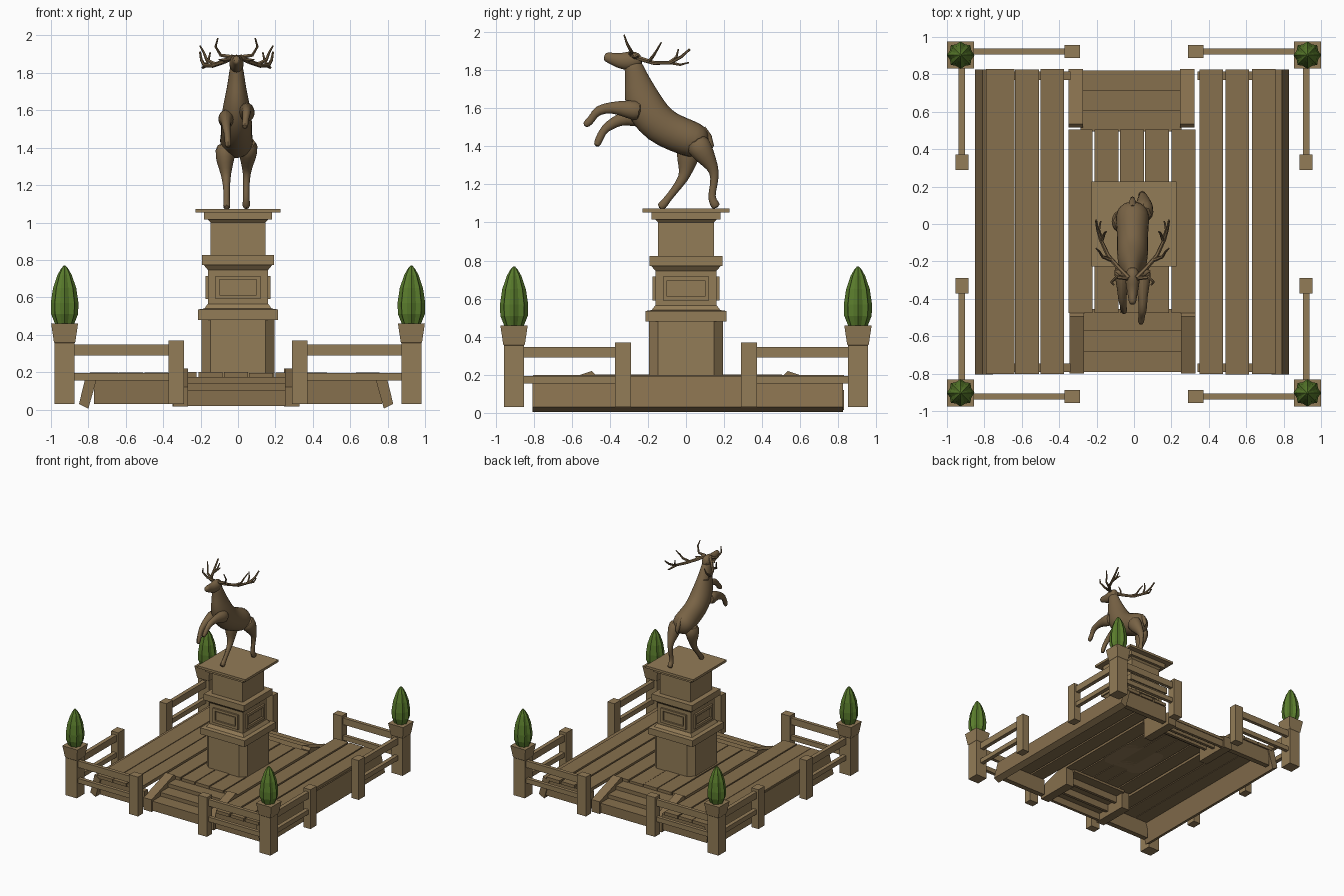
import bpy, bmesh, math, random
from mathutils import Vector

if "Cube" in bpy.data.objects:
    bpy.data.objects.remove(bpy.data.objects["Cube"])

random.seed(4)

def material(name, col):
    m = bpy.data.materials.new(name)
    m.diffuse_color = (*col, 1)
    m.use_nodes = True
    m.node_tree.nodes["Principled BSDF"].inputs["Base Color"].default_value = m.diffuse_color
    return m

WOOD = material("wood", (0.24, 0.16, 0.075))
STONE = material("stone", (0.29, 0.20, 0.095))
BRONZE = material("bronze", (0.19, 0.125, 0.06))
LEAF = material("leaf", (0.10, 0.20, 0.025))

def skin_rings(name, rings, mat, smooth=False, subdiv=0):
    """Join equal-length rings of points into a capped solid."""
    bm = bmesh.new()
    vs = [[bm.verts.new(p) for p in r] for r in rings]
    n = len(vs[0])
    for a, b in zip(vs, vs[1:]):
        for i in range(n):
            j = (i + 1) % n
            bm.faces.new((a[i], a[j], b[j], b[i]))
    bm.faces.new(vs[0][::-1])
    bm.faces.new(vs[-1])
    bmesh.ops.recalc_face_normals(bm, faces=bm.faces)
    me = bpy.data.meshes.new(name)
    bm.to_mesh(me)
    bm.free()
    me.materials.append(mat)
    ob = bpy.data.objects.new(name, me)
    bpy.context.collection.objects.link(ob)
    if subdiv:
        ob.modifiers.new("round", 'SUBSURF').levels = subdiv
        ob.modifiers["round"].render_levels = subdiv
    if smooth:
        bpy.ops.object.select_all(action='DESELECT')
        ob.select_set(True)
        bpy.context.view_layer.objects.active = ob
        bpy.ops.object.shade_smooth_by_angle(angle=math.radians(50))
    return ob

def box(name, x0, x1, y0, y1, z0, z1, mat=WOOD):
    return skin_rings(name, [[(x0, y0, z), (x1, y0, z), (x1, y1, z), (x0, y1, z)] for z in (z0, z1)], mat)

def stack(name, profile, mat, cx=0, cy=0, ch=0):
    """Square column from (z, half width) pairs, optionally with chamfered corners."""
    rings = []
    for z, h in profile:
        k = h - ch
        pts = [(h, k), (k, h), (-k, h), (-h, k), (-h, -k), (-k, -h), (k, -h), (h, -k)] if ch \
            else [(h, h), (-h, h), (-h, -h), (h, -h)]
        rings.append([(cx + x, cy + y, z) for x, y in pts])
    return skin_rings(name, rings, mat)

def loft(name, secs, mat=BRONZE, sides=8, subdiv=0):
    """Tube through (x, y, z, half width, half depth) sections."""
    c = [Vector(s[:3]) for s in secs]
    rings, u = [], None
    for i, s in enumerate(secs):
        t = (c[min(i + 1, len(c) - 1)] - c[max(i - 1, 0)]).normalized()
        if u is None:
            u = Vector((1, 0, 0)) if abs(t.x) < 0.8 else Vector((0, 1, 0))
        u = (u - t * u.dot(t)).normalized()
        v = t.cross(u)
        ang = [2 * math.pi * k / sides for k in range(sides)]
        rings.append([c[i] + u * s[3] * math.cos(a) + v * s[4] * math.sin(a) for a in ang])
    return skin_rings(name, rings, mat, True, subdiv)

# Deck planks
for k, x in enumerate((-0.79, -0.635, -0.50, 0.35, 0.49, 0.63)):
    w = 0.15 if k == 0 else 0.126
    j = random.uniform(-0.004, 0.004)
    box("side_plank", x, x + w, -0.80 + j, 0.83 + j, 0.17, 0.20 + j)
for x in (-0.35, -0.21, -0.075, 0.06, 0.20):
    j = random.uniform(-0.004, 0.004)
    box("centre_plank", x, x + 0.128, -0.475, 0.505, 0.17, 0.198 + j)

# Leaning side skirts and front/back frame boards
for s, o in ((-1, 0.02), (1, 0)):
    prof = [(0.83 + o, 0.03), (0.78 + o, 0.005), (0.735 + o, 0.165), (0.79 + o, 0.195)]
    skin_rings("side_skirt", [[(s * x, y, z) for x, z in prof] for y in (-0.805, 0.825)], WOOD)
    for y in (-0.79, 0.77):
        a, b = sorted((s * 0.34, s * 0.77))
        box("frame_board", a, b, y, y + 0.045, 0.03, 0.17)

# Steps at front and back, with sloped stringers
for s, outer, inner, xs in ((-1, 0.80, 0.475, -0.01), (1, 0.83, 0.515, -0.015)):
    d = (outer - inner) / 3
    for i in range(3):
        top = 0.105 + 0.035 * i
        f = outer - 0.01 - d * i
        a, b = sorted((s * f, s * (f - d - 0.01)))
        box("step_tread", xs - 0.27, xs + 0.27, a, b, top - 0.025, top)
        a, b = sorted((s * (f - 0.005), s * (f - 0.03)))
        box("step_riser", xs - 0.27, xs + 0.27, a, b, 0.02 + 0.035 * i, top - 0.01)
    prof = [(outer, 0.015), (outer, 0.12), (inner + 0.02, 0.22), (inner, 0.20), (inner, 0.015)]
    for x in (xs - 0.335, xs + 0.26):
        skin_rings("stringer", [[(x + w, s * y, z) for y, z in prof] for w in (0, 0.078)], WOOD)

# Corner planters, clipped bushes and fences
BUSH = [(0.455, 0.05), (0.51, 0.072), (0.57, 0.074), (0.65, 0.062), (0.72, 0.038), (0.755, 0.018), (0.77, 0.004)]
for sx in (-1, 1):
    for sy in (-1, 1):
        cx, cy = sx * 0.927, sy * 0.903
        stack("corner_post", [(0.03, 0.053), (0.355, 0.053), (0.36, 0.057), (0.46, 0.072)], STONE, cx, cy)
        rings = [[(cx + r * (1 - 0.16 * (k % 2)) * math.cos(k * math.pi / 8),
                   cy + r * (1 - 0.16 * (k % 2)) * math.sin(k * math.pi / 8), z)
                  for k in range(16)] for z, r in BUSH]
        skin_rings("bush", rings, LEAF)
        fy, fx = sy * 0.922, sx * 0.92
        ex, ey = sx * 0.33, sy * 0.33
        box("end_post", ex - 0.042, ex + 0.042, fy - 0.034, fy + 0.034, 0.03, 0.37, STONE)
        box("end_post", fx - 0.034, fx + 0.034, ey - 0.042, ey + 0.042, 0.03, 0.37, STONE)
        for z0, z1 in ((0.155, 0.195), (0.29, 0.347)):
            a, b = sorted((ex, cx))
            box("rail", a, b, fy - 0.015, fy + 0.015, z0, z1, STONE)
            a, b = sorted((ey, cy))
            box("rail", fx - 0.017, fx + 0.017, a, b, z0, z1, STONE)

# Pedestal
stack("pedestal_base", [(0.17, 0.195), (0.485, 0.195)], STONE, ch=0.048)
stack("pedestal_lower_cap", [(0.48, 0.213), (0.535, 0.213), (0.54, 0.18), (0.565, 0.162)], STONE)
stack("pedestal_middle", [(0.535, 0.16), (0.745, 0.16), (0.775, 0.185)], STONE)
stack("pedestal_middle_cap", [(0.772, 0.193), (0.825, 0.193)], STONE)
stack("pedestal_shaft", [(0.82, 0.147), (1.0, 0.147), (1.02, 0.165)], STONE)
stack("pedestal_neck", [(1.015, 0.182), (1.055, 0.182)], STONE)
stack("pedestal_top", [(1.053, 0.228), (1.073, 0.228)], STONE)

# Raised panel frames on the four middle faces
for k in range(4):
    bars = (("panel_frame", -0.12, 0.12, 0.59, 0.612, 0.175), ("panel_frame", -0.12, 0.12, 0.694, 0.715, 0.175),
            ("panel_frame", -0.12, -0.1, 0.612, 0.694, 0.175), ("panel_frame", 0.1, 0.12, 0.612, 0.694, 0.175),
            ("panel", -0.09, 0.09, 0.62, 0.686, 0.167))
    for nm, a, b, z0, z1, out in bars:
        box(nm, a, b, -out, -0.15, z0, z1, STONE).rotation_euler.z = k * math.pi / 2

# Rearing stag: side-view sketch units, converted to y and z
CX = -0.008
def sec(x, py, pz, rw, rh):
    return (CX + x, (py - 686) / 190.5, (414 - pz) / 190.5, rw, rh / 190.5)

def leg(name, x, pts):
    loft(name, [sec(x * m, a, b, r / 190.5 * 0.85, r) for a, b, r, m in pts], sides=8, subdiv=1)

loft("stag_body", [sec(0, *p) for p in (
    (708, 145, .03, 6), (704, 144, .07, 14), (696, 142, .098, 19), (677, 135, .085, 19), (660, 127, .088, 20),
    (646, 111, .083, 21), (640, 94, .062, 17.5), (637, 80, .048, 12.5), (634, 69, .04, 10), (631, 60, .03, 8))], sides=12, subdiv=1)
loft("stag_head", [sec(0, *p) for p in (
    (642, 60, .022, 5), (637, 61, .038, 9), (629, 62, .043, 10.5), (619, 62, .033, 8), (611, 59, .024, 6),
    (606, 58, .021, 5), (604, 57.5, .013, 3))], sides=10, subdiv=1)
loft("stag_tail", [sec(0, *p) for p in ((702, 130, .02, 4), (708, 138, .02, 4), (711, 147, .014, 3), (710, 152, .004, 1))])
leg("hind_leg_right", 0.055, ((694, 140, 14, 1), (702, 152, 13, 1.15), (710, 164, 8, 1.05), (715, 173, 5, 1),
                              (714, 186, 4, .95), (711, 198, 4, .95), (714, 204, 5, .95), (717, 209, 5, .95)))
leg("hind_leg_left", -0.055, ((690, 142, 14, 1), (688, 158, 13, 1.15), (686, 170, 8, 1.05), (684, 179, 5.5, 1),
                              (674, 192, 4, .95), (666, 202, 4, .95), (663, 206, 5, .95), (659, 209, 4, .95)))
leg("front_leg_right", 0.055, ((642, 113, 12, 1), (628, 110, 10, 1), (612, 108, 6, 1), (597, 111, 5.5, 1),
                               (593, 118, 4, .9), (589, 123, 4.5, .85), (584, 127, 3.5, .8)))
leg("front_leg_left", -0.055, ((644, 118, 12, 1), (632, 118, 10, 1), (620, 120, 6.5, 1), (608, 127, 5.5, 1),
                               (603, 132, 4, .9), (599, 140, 4.5, .85), (596, 148, 3.5, .8)))

# Ears and antlers, mirrored
def horn(name, s, r0, r1, pts):
    n = len(pts) - 1
    rs = [r0 + (r1 - r0) * i / n for i in range(n + 1)]
    loft(name, [(CX + s * x, y, z, r, r) for (x, y, z), r in zip(pts, rs)], sides=6)

for s in (-1, 1):
    loft("ear", [(CX + s * .03, -.275, 1.87, .012, .008), (CX + s * .06, -.262, 1.868, .018, .01),
                 (CX + s * .095, -.25, 1.872, .003, .003)], sides=6)
    horn("antler_beam", s, .015, .006, [(.02, -.29, 1.885), (.07, -.24, 1.86), (.13, -.17, 1.838),
                                        (.172, -.08, 1.84), (.188, -.025, 1.87), (.195, .02, 1.91)])
    horn("antler_brow_tine", s, .012, .004, [(.025, -.29, 1.885), (.085, -.285, 1.895), (.112, -.31, 1.94), (.1, -.325, 1.985)])
    horn("antler_mid_tine", s, .011, .004, [(.11, -.195, 1.845), (.16, -.175, 1.87), (.175, -.15, 1.91), (.195, -.13, 1.945)])
    horn("antler_rear_tine", s, .010, .004, [(.165, -.09, 1.838), (.15, -.05, 1.87), (.14, -.04, 1.91)])
    horn("antler_low_tine", s, .010, .004, [(.165, -.085, 1.84), (.18, -.03, 1.828), (.17, .015, 1.84)])
